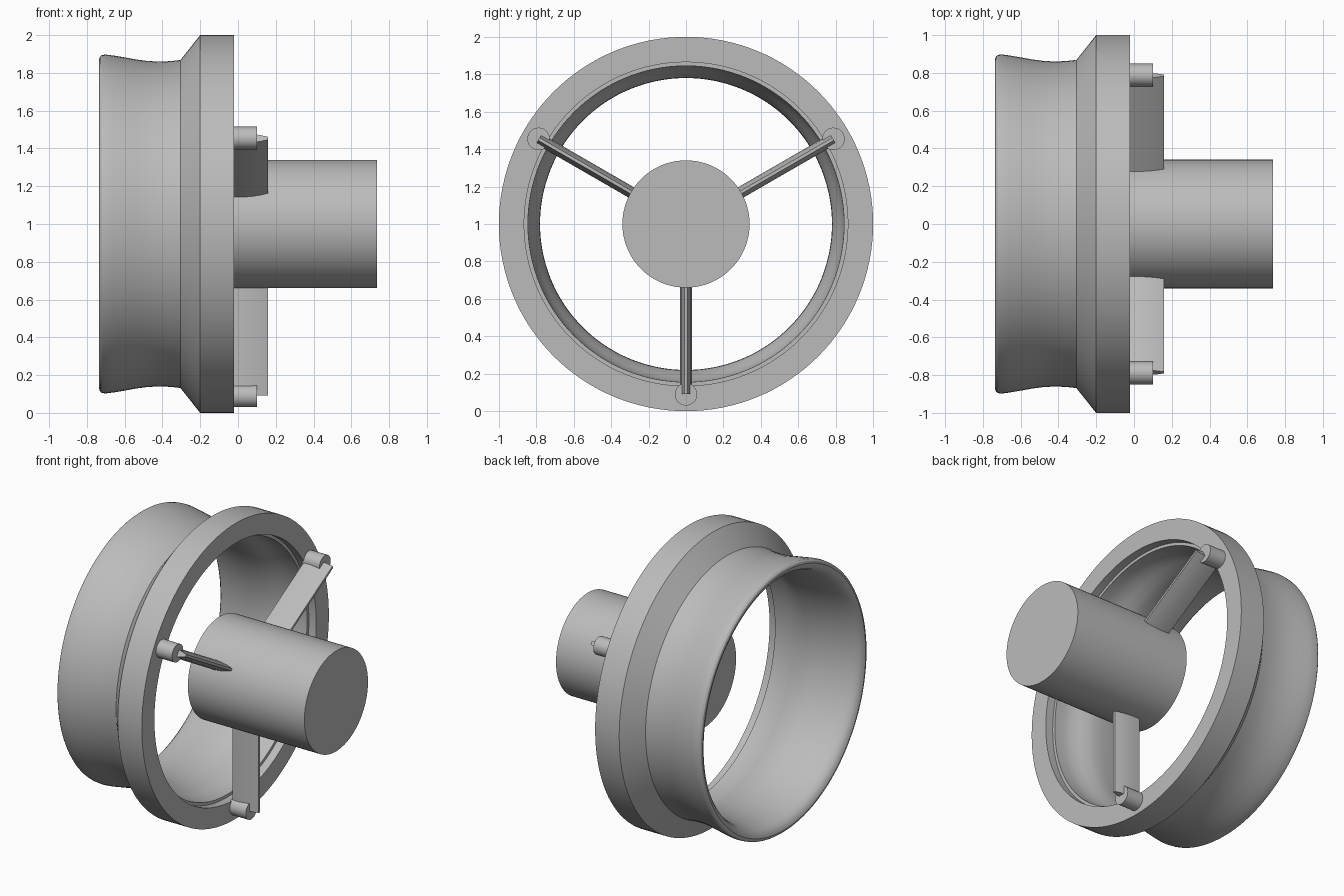
import bpy, bmesh, math
from mathutils import Matrix

if "Cube" in bpy.data.objects:
    bpy.data.objects.remove(bpy.data.objects["Cube"])

grey = bpy.data.materials.new("plain grey")
grey.diffuse_color = (0.5, 0.5, 0.5, 1)
grey.use_nodes = True
grey.node_tree.nodes["Principled BSDF"].inputs["Base Color"].default_value = grey.diffuse_color


def finish(name, bm, angle=30):
    bmesh.ops.recalc_face_normals(bm, faces=bm.faces)
    mesh = bpy.data.meshes.new(name)
    bm.to_mesh(mesh)
    bm.free()
    mesh.materials.append(grey)
    ob = bpy.data.objects.new(name, mesh)
    bpy.context.collection.objects.link(ob)
    bpy.ops.object.select_all(action='DESELECT')
    ob.select_set(True)
    bpy.context.view_layer.objects.active = ob
    bpy.ops.object.shade_smooth_by_angle(angle=math.radians(angle))
    return ob


def lathe(name, profile, steps=128):
    """Revolve a closed (x, radius) profile around the x axis at z = 1."""
    bm = bmesh.new()
    rings = []
    for i in range(steps):
        a = 2 * math.pi * i / steps
        rings.append([bm.verts.new((x, r * math.cos(a), 1 + r * math.sin(a)))
                      for x, r in profile])
    n = len(profile)
    for i in range(steps):
        p, q = rings[i], rings[(i + 1) % steps]
        for j in range(n):
            k = (j + 1) % n
            bm.faces.new((p[j], p[k], q[k], q[j]))
    return finish(name, bm)


def cylinder(name, x0, x1, radius, y, z, steps):
    bm = bmesh.new()
    place = Matrix.Translation(((x0 + x1) / 2, y, z)) @ Matrix.Rotation(math.pi / 2, 4, 'Y')
    bmesh.ops.create_cone(bm, cap_ends=True, segments=steps, radius1=radius,
                          radius2=radius, depth=x1 - x0, matrix=place)
    return finish(name, bm)


# Hollow duct with a waisted skirt, rounded lip and heavy flange
outer = [(-0.735, 0.872), (-0.731, 0.886), (-0.72, 0.895), (-0.70, 0.897),
         (-0.66, 0.892), (-0.60, 0.882), (-0.54, 0.871), (-0.48, 0.863),
         (-0.42, 0.86), (-0.36, 0.862), (-0.305, 0.868),
         (-0.20, 1.0), (-0.02, 1.0)]
inner = [(-0.02, 0.865), (-0.075, 0.865), (-0.075, 0.845), (-0.14, 0.843),
         (-0.19, 0.835), (-0.24, 0.815), (-0.29, 0.793), (-0.34, 0.782),
         (-0.40, 0.78), (-0.48, 0.783), (-0.56, 0.793), (-0.63, 0.806),
         (-0.68, 0.819), (-0.71, 0.833), (-0.728, 0.852)]
lathe("duct_ring", outer + inner)

# Central hub
cylinder("hub", -0.137, 0.735, 0.34, 0, 1, 96)

# Three tapered struts, each ending at a round pin on the flange
half = [(-0.02, 0.03), (0.03, 0.031), (0.08, 0.026), (0.12, 0.019), (0.16, 0.008)]
section = half + [(x, -w) for x, w in reversed(half)]
for i, degrees in enumerate((30, 150, 270)):
    a = math.radians(degrees)
    c, s = math.cos(a), math.sin(a)
    bm = bmesh.new()
    ends = [[bm.verts.new((x, r * c - w * s, 1 + r * s + w * c)) for x, w in section]
            for r in (0.30, 0.908)]
    for end in ends:
        bm.faces.new(end)
    for j in range(len(section)):
        k = (j + 1) % len(section)
        bm.faces.new((ends[0][j], ends[0][k], ends[1][k], ends[1][j]))
    finish(f"strut_{i + 1}", bm)
    cylinder(f"pin_{i + 1}", -0.03, 0.10, 0.06, 0.91 * c, 1 + 0.91 * s, 32)
